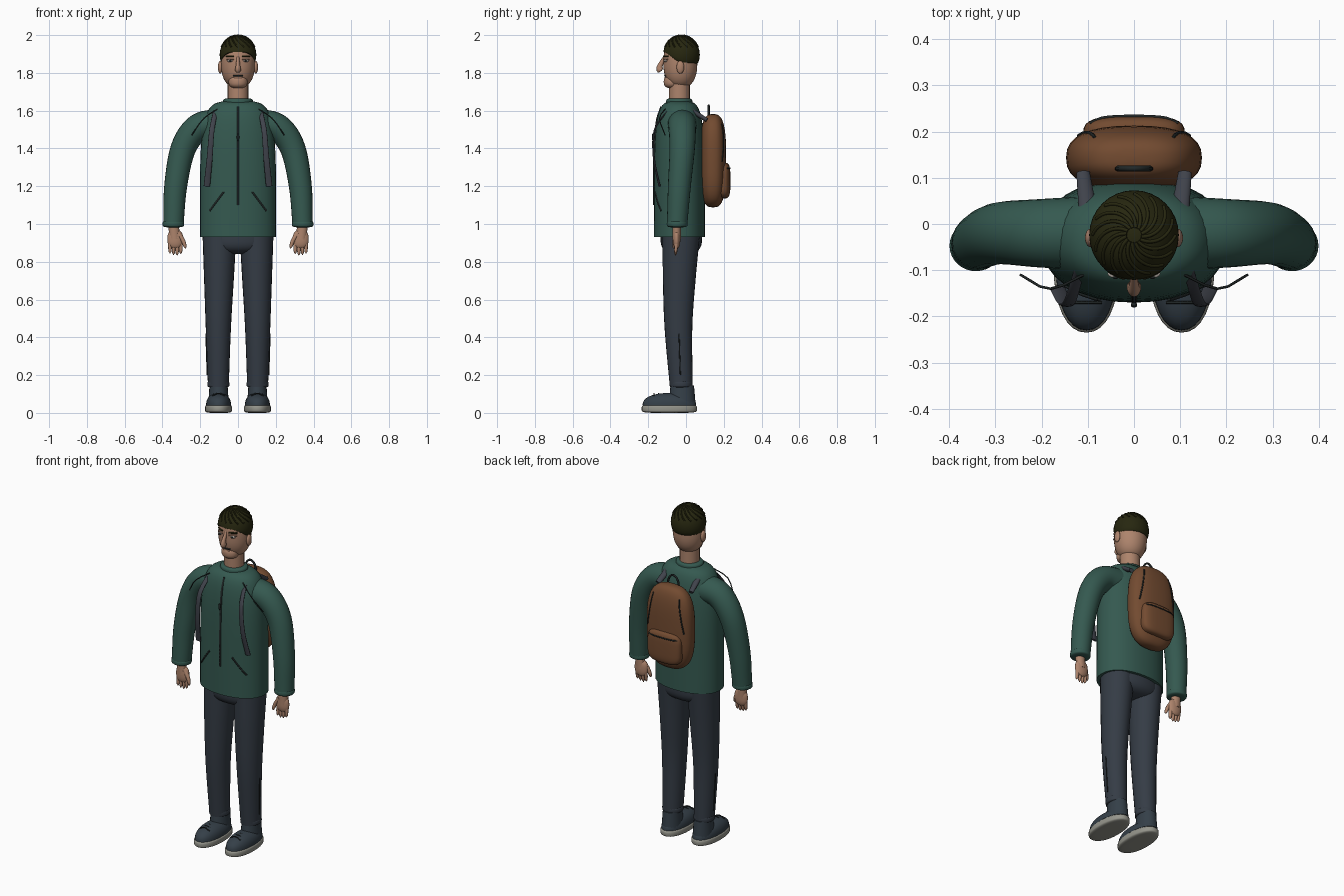
import bpy, bmesh, math
from mathutils import Vector

if "Cube" in bpy.data.objects:
    bpy.data.objects.remove(bpy.data.objects["Cube"])


def make_material(name, red, green, blue):
    material = bpy.data.materials.new(name)
    material.use_nodes = True
    colour = (red, green, blue, 1)
    material.diffuse_color = colour
    material.node_tree.nodes["Principled BSDF"].inputs["Base Color"].default_value = colour
    return material


jacket_green = make_material("jacket green", .035, .1, .08)
trouser_navy = make_material("trouser navy", .035, .045, .06)
shoe_slate = make_material("shoe slate", .035, .05, .065)
skin = make_material("skin", .42, .23, .15)
dark_hair = make_material("dark hair", .02, .02, .005)
bag_brown = make_material("bag brown", .17, .07, .03)
sole_grey = make_material("sole grey", .3, .3, .26)
dark_trim = make_material("dark trim", .015, .02, .02)
strap_grey = make_material("strap grey", .05, .055, .07)
eye_white = make_material("eye white", .6, .55, .5)


def add_object(name, data, material):
    thing = bpy.data.objects.new(name, data)
    bpy.context.collection.objects.link(thing)
    data.materials.append(material)
    return thing


def finish_mesh(name, bm, material):
    bmesh.ops.recalc_face_normals(bm, faces=bm.faces)
    for face in bm.faces:
        face.smooth = True
    mesh = bpy.data.meshes.new(name)
    bm.to_mesh(mesh)
    bm.free()
    mesh.set_sharp_from_angle(angle=math.radians(50))
    return add_object(name, mesh, material)


def signed_power(value, exponent):
    return math.copysign(abs(value) ** exponent, value)


def pillow(name, material, centre, size, tall=2, wide=2, floor=None):
    """Rounded solid, boxier as tall and wide grow; floor(point) trims it from below."""
    bm = bmesh.new()
    bmesh.ops.create_uvsphere(bm, u_segments=32, v_segments=24, radius=1)
    for vert in bm.verts:
        x, y, z = vert.co
        ring = math.hypot(x, y)
        spread = ring ** (2 / tall)
        angle = math.atan2(y, x)
        unit = (spread * signed_power(math.cos(angle), 2 / wide),
                spread * signed_power(math.sin(angle), 2 / wide),
                signed_power(z, 2 / tall))
        vert.co = Vector(c + s * u for c, s, u in zip(centre, size, unit))
        if floor:
            vert.co.z = max(vert.co.z, floor(vert.co))
    return finish_mesh(name, bm, material)


def smooth_path(points, steps=6):
    """Curve through the points."""
    knots = [Vector(p) for p in points]
    knots = [2 * knots[0] - knots[1], *knots, 2 * knots[-1] - knots[-2]]
    path = []
    for a, b, c, d in zip(knots, knots[1:], knots[2:], knots[3:]):
        for step in range(steps):
            t = step / steps
            path.append(b + (c - a) * t / 2 + (2 * a - 5 * b + 4 * c - d) * t * t / 2
                        + (3 * b - a - 3 * c + d) * t ** 3 / 2)
    return path + [knots[-2]]


def limb(name, material, points, start, end, squash=1, tip=False, segments=20):
    """Tapered tube along a path; squash scales its depth, tip rounds its end."""
    bm = bmesh.new()
    path = smooth_path(points)
    last = len(path) - 1
    rings = []
    for i, centre in enumerate(path):
        t = i / last
        along = (path[min(i + 1, last)] - path[max(i - 1, 0)]).normalized()
        depth = Vector((0, 1, 0))
        depth = (depth - along * along.dot(depth)).normalized()
        across = depth.cross(along)
        radius = start + (end - start) * t
        if tip:
            radius *= max(.1, math.sqrt(1 - t ** 8))
        turns = [math.tau * k / segments for k in range(segments)]
        rings.append([bm.verts.new(centre + radius * (across * math.cos(q) + depth * squash * math.sin(q)))
                      for q in turns])
    for lower, upper in zip(rings, rings[1:]):
        for k in range(segments):
            bm.faces.new((lower[k - 1], lower[k], upper[k], upper[k - 1]))
    bm.faces.new(rings[0])
    bm.faces.new(rings[-1])
    return finish_mesh(name, bm, material)


def cord(name, material, points, radius):
    curve = bpy.data.curves.new(name, "CURVE")
    curve.dimensions = "3D"
    curve.bevel_depth = radius
    curve.bevel_resolution = 1
    curve.use_fill_caps = True
    path = smooth_path(points, steps=3)
    spline = curve.splines.new("POLY")
    spline.points.add(len(path) - 1)
    for knot, place in zip(spline.points, path):
        knot.co = (*place, 1)
    return add_object(name, curve, material)


def seam(name, material, part, start, end, radius, facing=1):
    """Straight cord from start to end (x, z), laid on the front or back of a part."""
    bpy.context.view_layer.update()
    target = part.evaluated_get(bpy.context.evaluated_depsgraph_get())
    points = []
    for i in range(9):
        x, z = Vector(start).lerp(Vector(end), i / 8)
        hit, place, _, _ = target.ray_cast(Vector((x, -facing, z)), Vector((0, facing, 0)))
        if hit:
            points.append(place)
    return cord(name, material, points, radius)


# Jacket, collar and trouser seat
hem = .93
jacket = pillow("jacket_body", jacket_green, (0, -.035, hem), (.202, .135, .72), 5, 2.2, lambda p: hem)
pillow("jacket_collar", jacket_green, (0, -.036, 1.63), (.08, .07, .036), 6)
seam("front_zip", dark_trim, jacket, (0, 1.1), (0, 1.62), .006)
pillow("zip_pull", dark_trim, (0, -.175, 1.46), (.007, .006, .02))
pillow("trouser_seat", trouser_navy, (0, -.025, hem), (.185, .11, .09), 3)

# Neck and head
limb("neck", skin, [(0, -.035, 1.62), (0, -.035, 1.78)], .055, .055)
head = pillow("head", skin, (0, -.03, 1.855), (.09, .09, .135), 2.4)
pillow("chin", skin, (0, -.075, 1.753), (.05, .043, .035), 2.5)
limb("nose", skin, [(0, -.11, 1.89), (0, -.14, 1.83), (0, -.13, 1.81)], .006, .02, 1.2, True)
seam("mouth", dark_trim, head, (-.026, 1.785), (.026, 1.785), .005)
seam("lower_lip", skin, head, (-.02, 1.775), (.02, 1.775), .006)


# Hair cap, cut higher at the forehead, with swirled locks
def hairline(point):
    forehead = (-.03 - point.y) / .08
    return 1.85 + .06 * min(1, max(0, forehead))


crown, cap = (0, -.024, 1.896), (.097, .097, .104)
pillow("hair", dark_hair, crown, cap, floor=hairline)
locks = 16
for i in range(locks):
    lock = []
    for k in range(1, 8):
        fall = k / 6
        turn = math.tau * i / locks + fall
        unit = (math.sin(fall) * math.cos(turn), math.sin(fall) * math.sin(turn), math.cos(fall))
        lock.append([c + r * u for c, r, u in zip(crown, cap, unit)])
    cord(f"hair_lock_{i + 1}", dark_hair, lock, .004)

# Backpack, pocket and handle
bag = pillow("backpack", bag_brown, (0, .143, 1.335), (.147, .07, .247), 3, 2.5)
pocket = pillow("bag_pocket", bag_brown, (0, .195, 1.23), (.11, .04, .095), 4, 3)
seam("pocket_zip", dark_trim, pocket, (-.095, 1.295), (.095, 1.295), .004, -1)
handle_arc = [math.pi * k / 8 for k in range(9)]
cord("bag_handle", dark_trim, [(.036 * math.cos(q), .12, 1.57 + .058 * math.sin(q)) for q in handle_arc], .006)

# Paired parts
for side, s in (("left", 1), ("right", -1)):
    # Sleeve with cuff
    limb(side + "_sleeve", jacket_green, [
        (s * .1, -.02, 1.53), (s * .21, -.02, 1.51), (s * .29, -.02, 1.4),
        (s * .33, -.035, 1.2), (s * .342, -.047, 1)], .08, .054, segments=24)
    pillow(side + "_cuff", jacket_green, (s * .342, -.047, 1), (.057, .055, .018), 4)
    cord(side + "_shoulder_seam", dark_trim, [
        (s * .09, -.1, 1.62), (s * .18, -.14, 1.56), (s * .245, -.11, 1.47)], .003)
    seam(side + "_jacket_pocket", dark_trim, jacket, (s * .075, 1.17), (s * .15, 1.07), .005)

    # Hand, fingers and thumb
    limb(side + "_wrist", skin, [(s * .342, -.05, 1.01), (s * .335, -.05, .92)], .028, .028, .8)
    pillow(side + "_palm", skin, (s * .332, -.05, .92), (.042, .02, .05), 2.5)
    for i in range(4):
        x = s * (.303 + .019 * i)
        tip = .83 + .008 * abs(i - 1.3)
        limb(f"{side}_finger_{i + 1}", skin, [(x, -.05, .9), (x, -.056, tip)], .011, .008, 1, True, 10)
    limb(side + "_thumb", skin, [(s * .315, -.055, .95), (s * .29, -.06, .91), (s * .277, -.065, .87)],
         .013, .009, 1, True, 10)

    # Trouser leg with turned hem
    limb(side + "_trouser_leg", trouser_navy, [
        (s * .098, -.025, .95), (s * .101, -.036, .7), (s * .104, -.04, .45),
        (s * .104, -.025, .14)], .09, .055, 1.1, segments=24)
    pillow(side + "_trouser_hem", trouser_navy, (s * .104, -.025, .152), (.058, .06, .018), 5)
    cord(side + "_leg_seam", dark_trim, [(s * .163, -.03, .2), (s * .17, -.037, .42)], .003)

    # Shoe
    pillow(side + "_shoe_sole", sole_grey, (s * .103, -.088, .022), (.071, .147, .022), 5, 2.2)
    pillow(side + "_shoe_toe", shoe_slate, (s * .103, -.088, .04), (.066, .142, .065), 2.3, 2.2, lambda p: .04)
    limb(side + "_shoe_ankle", shoe_slate, [(s * .103, -.02, .04), (s * .103, -.02, .145)], .055, .048, 1.3)
    for i in range(3):
        y = -.17 + .025 * i
        cord(f"{side}_lace_{i + 1}", dark_trim, [
            (s * .07, y, .09), (s * .103, y, .103), (s * .136, y, .09)], .003)

    # Backpack strap and zip
    limb(side + "_front_strap", strap_grey, [
        (s * .115, -.09, 1.61), (s * .138, -.165, 1.5), (s * .15, -.17, 1.35),
        (s * .165, -.14, 1.2)], .012, .017, .35)
    limb(side + "_rear_strap", strap_grey, [(s * .1, .03, 1.6), (s * .11, .11, 1.55)], .02, .015, .7)
    seam(side + "_bag_zip", dark_trim, bag, (s * .085, 1.53), (s * .12, 1.33), .004, -1)

    # Ear, eye and brow
    pillow(side + "_ear", skin, (s * .094, -.03, 1.83), (.012, .02, .034))
    pillow(side + "_eye", eye_white, (s * .04, -.107, 1.864), (.017, .01, .007))
    pillow(side + "_pupil", dark_trim, (s * .04, -.115, 1.864), (.007, .004, .006))
    seam(side + "_eyelid", skin, head, (s * .02, 1.873), (s * .06, 1.873), .004)
    seam(side + "_brow", dark_hair, head, (s * .02, 1.888), (s * .062, 1.888), .005)
